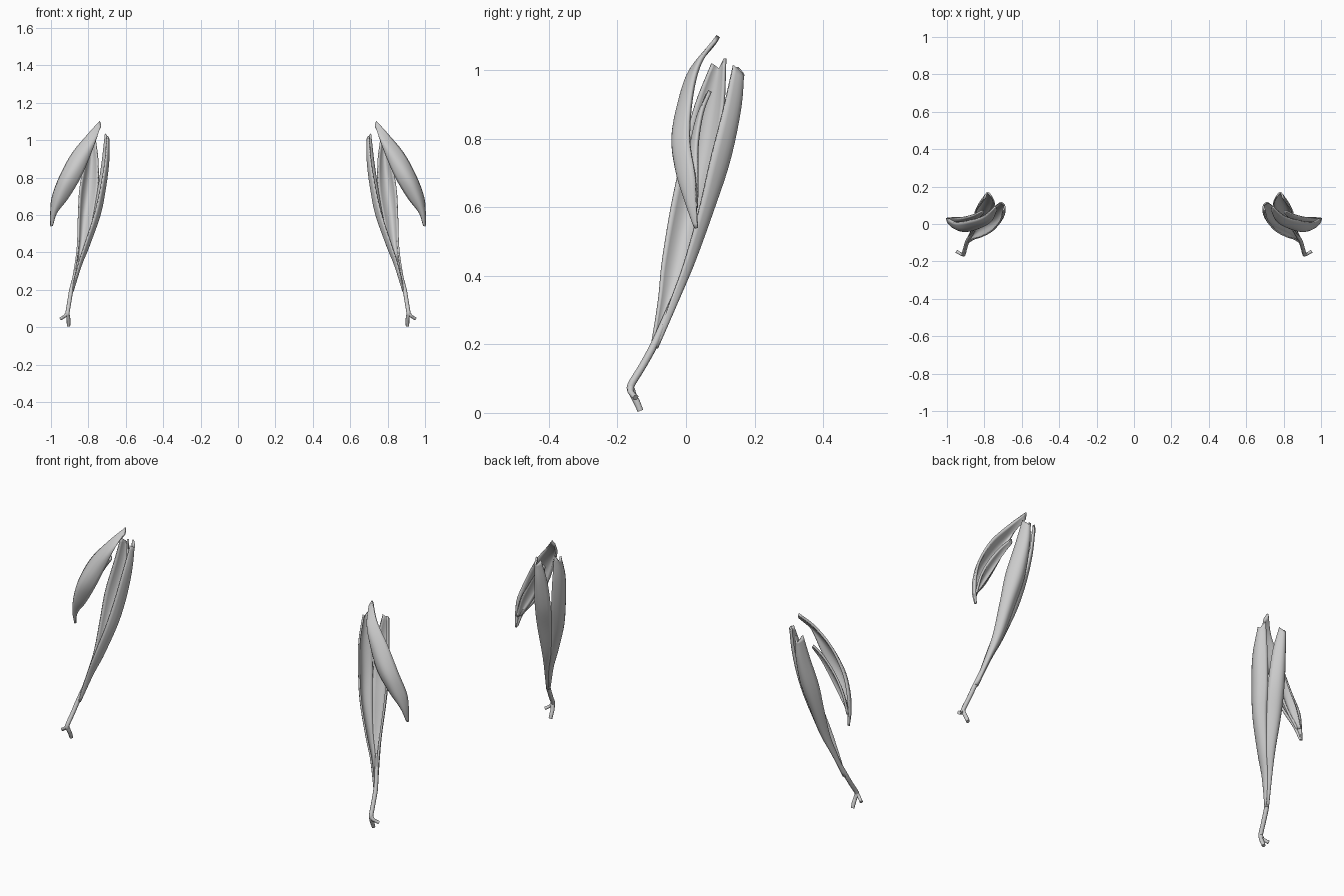
import bpy
from mathutils import Vector


def spline(pts, t):
    # Catmull-Rom point at t in 0..1 along pts
    f = t * (len(pts) - 1)
    i = min(int(f), len(pts) - 2)
    u = f - i
    p1, p2 = pts[i], pts[i + 1]
    p0 = pts[i - 1] if i else p1 * 2 - p2
    p3 = pts[i + 2] if i + 2 < len(pts) else p2 * 2 - p1
    return 0.5 * (2 * p1 + (p2 - p0) * u + (2 * p0 - 5 * p1 + 4 * p2 - p3) * u ** 2
                  + (3 * p1 - p0 - 3 * p2 + p3) * u ** 3)


def finish(ob, thickness=0):
    for p in ob.data.polygons:
        p.use_smooth = True
    if thickness:
        s = ob.modifiers.new("thickness", 'SOLIDIFY')
        s.thickness = thickness
        s.offset = 0
    m = ob.modifiers.new("mirror", 'MIRROR')
    m.use_mirror_merge = False


def blade(name, rows, thickness, notch=0, n=32, k=10):
    # rows: (edge, middle, other edge) points, lofted as a curved trough
    cols = [[Vector(r[c]) for r in rows] for c in range(3)]
    verts, faces = [], []
    for i in range(n + 1):
        t = i / n
        a, m, b = [spline(c, t) for c in cols]
        ctrl = m * 2 - (a + b) / 2
        for j in range(k + 1):
            s = j / k
            p = a * (1 - s) ** 2 + ctrl * 2 * s * (1 - s) + b * s * s
            if i == n:
                p.z -= notch * (1 - abs(2 * s - 1))
            verts.append(p)
    w = k + 1
    for i in range(n):
        for j in range(k):
            q = i * w + j
            faces.append((q, q + 1, q + w + 1, q + w))
    me = bpy.data.meshes.new(name)
    me.from_pydata(verts, [], faces)
    ob = bpy.data.objects.new(name, me)
    bpy.context.collection.objects.link(ob)
    finish(ob, thickness)


def tube(name, pts):
    # pts: (x, y, z, radius)
    cu = bpy.data.curves.new(name, 'CURVE')
    cu.dimensions = '3D'
    cu.bevel_depth = 1
    cu.bevel_resolution = 3
    cu.use_fill_caps = True
    sp = cu.splines.new('POLY')
    n = 16
    sp.points.add(n)
    for i in range(n + 1):
        x, y, z, r = spline([Vector(p) for p in pts], i / n)
        sp.points[i].co = (x, y, z, 1)
        sp.points[i].radius = r
    tmp = bpy.data.objects.new(name + "_path", cu)
    bpy.context.collection.objects.link(tmp)
    me = bpy.data.meshes.new_from_object(
        tmp.evaluated_get(bpy.context.evaluated_depsgraph_get()))
    bpy.data.objects.remove(tmp)
    ob = bpy.data.objects.new(name, me)
    bpy.context.collection.objects.link(ob)
    finish(ob)


# Inner upright blade
blade("inner_blade", [
    ((.890, -.100, .19), (.884, -.094, .19), (.886, -.086, .19)),
    ((.855, -.079, .33), (.840, -.055, .33), (.848, -.035, .33)),
    ((.820, -.068, .44), (.796, -.030, .44), (.808, .004, .44)),
    ((.768, -.042, .60), (.739, .010, .60), (.772, .048, .60)),
    ((.735, -.012, .74), (.711, .045, .74), (.748, .086, .74)),
    ((.710, .025, .89), (.693, .072, .89), (.726, .108, .89)),
    ((.700, .076, 1.02), (.693, .098, 1.025), (.710, .114, 1.035))], .009, .02)

# Outer upright blade, side by side with the inner one
blade("outer_blade", [
    ((.895, -.094, .19), (.893, -.086, .19), (.886, -.088, .19)),
    ((.870, -.045, .33), (.862, -.025, .33), (.848, -.036, .33)),
    ((.857, -.005, .44), (.838, .022, .44), (.808, .002, .44)),
    ((.852, .040, .60), (.820, .080, .60), (.772, .046, .60)),
    ((.844, .072, .74), (.802, .126, .74), (.750, .088, .74)),
    ((.818, .110, .89), (.786, .157, .89), (.750, .120, .89)),
    ((.797, .138, 1.015), (.784, .166, 1.00), (.765, .150, 1.01))], .009, .015)

# Arched leaf hanging in front
blade("arched_leaf", [
    ((.740, .094, 1.10), (.735, .086, 1.085), (.732, .078, 1.075)),
    ((.805, .042, 1.025), (.782, .015, 1.00), (.763, .022, 1.00)),
    ((.886, .017, .925), (.846, -.020, .90), (.803, .000, .895)),
    ((.952, .010, .80), (.908, -.036, .80), (.850, -.012, .79)),
    ((.990, .026, .695), (.955, -.023, .705), (.915, .000, .685)),
    ((.998, .030, .62), (.988, .004, .615), (.970, .012, .615)),
    ((.998, .034, .54), (.996, .030, .54), (.994, .028, .545))], .012)

# Small leaflet behind the arched leaf
blade("leaflet", [
    ((.812, .070, .94), (.806, .066, .933), (.802, .060, .925)),
    ((.862, .048, .88), (.848, .036, .865), (.838, .034, .85)),
    ((.920, .034, .79), (.900, .016, .775), (.880, .020, .765)),
    ((.965, .034, .70), (.945, .010, .695), (.925, .014, .685)),
    ((.992, .034, .60), (.988, .020, .60), (.982, .020, .60))], .011)

# Stem and its two-pronged foot
tube("stem", [(.853, -.030, .35, .007), (.889, -.088, .21, .011), (.902, -.128, .135, .011),
              (.911, -.161, .08, .011), (.912, -.158, .06, .011)])
tube("foot_prong", [(.912, -.160, .07, .011), (.907, -.153, .05, .010),
                    (.906, -.143, .03, .010), (.906, -.133, .006, .009)])
tube("side_prong", [(.910, -.161, .08, .010), (.922, -.162, .063, .009),
                    (.935, -.155, .053, .008), (.948, -.147, .045, .009)])
